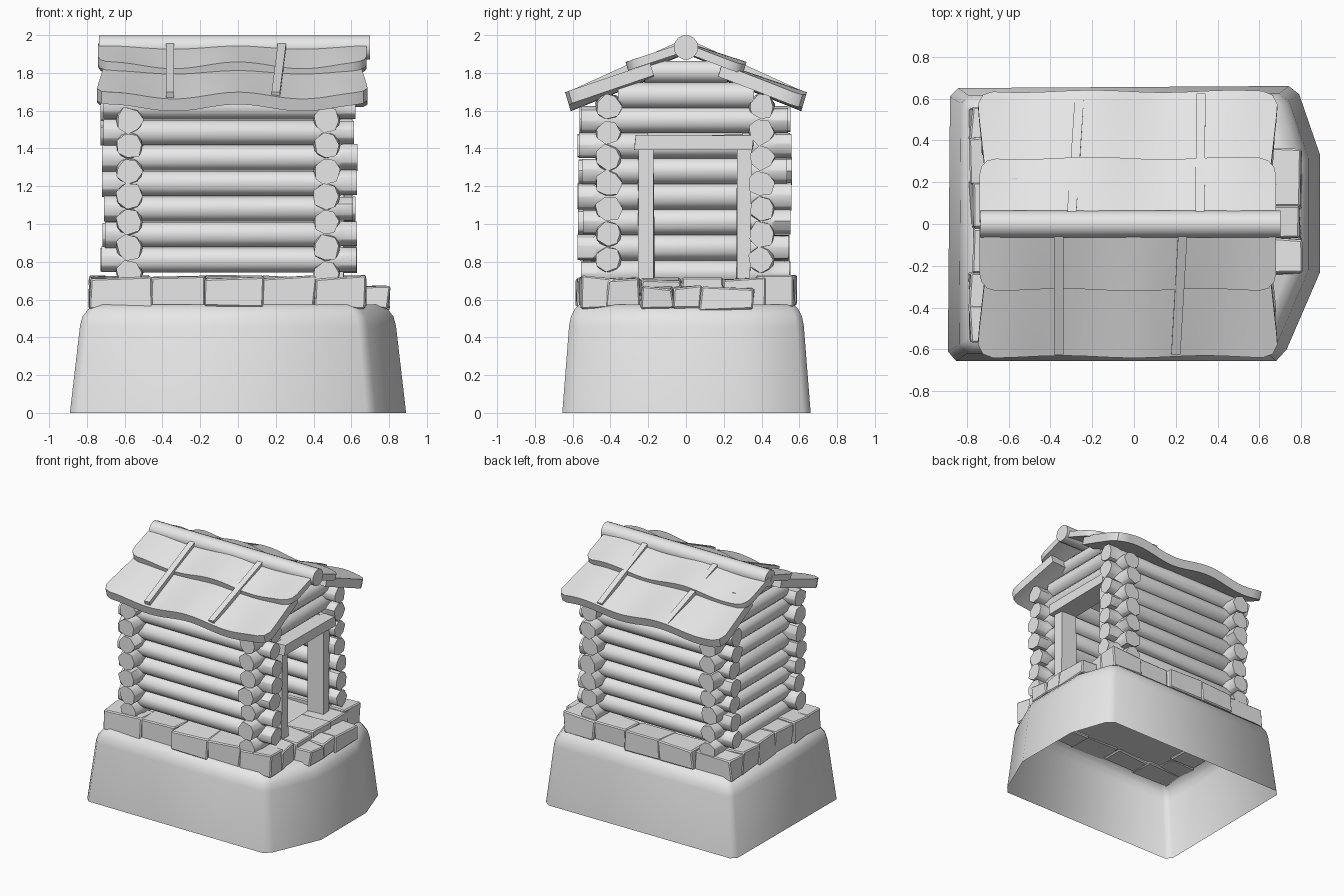
import bpy, bmesh, math, random
from mathutils import Vector

rng = random.Random(7)
if "Cube" in bpy.data.objects:
    bpy.data.objects.remove(bpy.data.objects["Cube"], do_unlink=True)

GREY = (0.8, 0.8, 0.8, 1)
mat = bpy.data.materials.new("plain grey")
mat.use_nodes = True
mat.diffuse_color = GREY
mat.node_tree.nodes["Principled BSDF"].inputs["Base Color"].default_value = GREY


def finish(bm, name, angle=None):
    """Turn a bmesh into an object with the shared material."""
    bmesh.ops.recalc_face_normals(bm, faces=bm.faces)
    mesh = bpy.data.meshes.new(name)
    bm.to_mesh(mesh)
    bm.free()
    mesh.materials.append(mat)
    obj = bpy.data.objects.new(name, mesh)
    bpy.context.collection.objects.link(obj)
    if angle:
        bpy.ops.object.select_all(action='DESELECT')
        obj.select_set(True)
        bpy.context.view_layer.objects.active = obj
        bpy.ops.object.shade_smooth_by_angle(angle=math.radians(angle))
    return obj


def loft(bm, rings, caps=(True, True)):
    """Skin a list of point rings, closing the chosen ends."""
    vs = [[bm.verts.new(p) for p in ring] for ring in rings]
    n = len(vs[0])
    for a, b in zip(vs, vs[1:]):
        for i in range(n):
            j = (i + 1) % n
            bm.faces.new((a[i], a[j], b[j], b[i]))
    if caps[0]:
        bm.faces.new(vs[0])
    if caps[1]:
        bm.faces.new(vs[-1])


def log(name, axis, start, end, across, z, r=0.07, rough=(True, True), sides=14):
    """Round log along x or y whose rough ends are hewn into irregular shapes."""
    def ring(t, hewn):
        pts = []
        for k in range(sides):
            a = math.tau * k / sides
            rad, s = r, t
            if hewn:
                a = math.tau * (k // 2 + offs[k // 2]) / (sides // 2)
                if k % 2:
                    a += 0.12
                rad *= lumps[k // 2]
            u, w = across + rad * math.cos(a), z + rad * math.sin(a)
            pts.append((s, u, w) if axis == 'x' else (u, s, w))
        return pts

    bm = bmesh.new()
    stations = []
    for t, d, hewn in ((start, 1, rough[0]), (end, -1, rough[1])):
        offs = [rng.uniform(-0.15, 0.15) for _ in range(sides)]
        lumps = [rng.uniform(0.88, 1.1) for _ in range(sides)]
        t += d * rng.uniform(0, 0.03) if hewn else 0
        pair = [ring(t, hewn), ring(t + d * 0.08, hewn), ring(t + d * 0.1, False)]
        stations += pair if d == 1 else pair[::-1]
    loft(bm, stations)
    return finish(bm, name, 35)


def block(name, lo, hi, jitter=0.0, bevel=0.0):
    """Box between two corners, optionally roughened and chamfered."""
    bm = bmesh.new()
    bmesh.ops.create_cube(bm, size=1)
    lo, hi = Vector(lo), Vector(hi)
    for v in bm.verts:
        v.co = Vector([lo[i] + (v.co[i] + 0.5) * (hi[i] - lo[i])
                       + rng.uniform(-jitter, jitter) for i in range(3)])
    if bevel:
        bmesh.ops.bevel(bm, geom=bm.edges[:], offset=bevel, segments=1, affect='EDGES')
    return finish(bm, name)


# Plinth: hollow tapering mound, open underneath
foot = [(-0.89, -0.61), (-0.85, -0.655), (0.68, -0.655), (0.73, -0.6), (0.89, -0.23),
        (0.89, 0.33), (0.79, 0.62), (0.74, 0.66), (-0.84, 0.65), (-0.88, 0.61)]
bm = bmesh.new()
levels = [(0, 1, 1), (0.46, 0.94, 0.945), (0.51, 0.925, 0.93), (0.55, 0.89, 0.9), (0.575, 0.84, 0.86)]
loft(bm, [[(x * sx, y * sy, z) for x, y in foot] for z, sx, sy in levels], (False, True))
finish(bm, "plinth", 50)

# Foundation stones around the cabin
xs = [-0.78, -0.46, -0.17, 0.13, 0.41, 0.67]
for s, side in ((-1, "front"), (1, "back")):
    for a, b in zip(xs, xs[1:]):
        ys = sorted((s * 0.38, s * rng.uniform(0.555, 0.585)))
        block(side + "_stone", (a, ys[0], 0.56), (b, ys[1], 0.72), 0.012, 0.008)
ys = [-0.42, -0.24, -0.02, 0.2, 0.42]
for a, b in zip(ys, ys[1:]):
    block("left_end_stone", (-0.78, a, 0.56), (-0.56, b, 0.72), 0.014, 0.008)
    block("doorway_stone", (0.42, a, 0.56), (0.67, b, 0.71), 0.012, 0.008)
ys = [-0.24, -0.07, 0.08, 0.36]
for a, b in zip(ys, ys[1:]):
    block("step_stone", (0.64, a, 0.55), (0.8, b, 0.665), 0.012, 0.008)
block("floor", (-0.58, -0.42, 0.57), (0.45, 0.42, 0.69))

# Log walls, interlocked at the corners by half a course
STEP = 0.135
for i in range(7):
    z = 0.81 + STEP * i
    for y, side in ((-0.41, "front"), (0.4, "back")):
        log(side + "_wall_log", 'x', -0.73, 0.635, y, z, 0.068)
    z = 0.74 + STEP * i
    log("left_wall_log", 'y', -0.575, 0.56, -0.575, z)
    if i < 6:
        log("door_wall_log", 'y', -0.575, -0.2, 0.47, z, rough=(True, False))
        log("door_wall_log", 'y', 0.3, 0.56, 0.47, z, rough=(False, True))
    else:
        log("door_wall_log", 'y', -0.575, 0.56, 0.47, z)

# Gable logs
for x in (-0.575, 0.47):
    log("gable_log", 'y', -0.36, 0.36, x, 1.68, 0.07, (False, False))
    log("gable_log", 'y', -0.22, 0.22, x, 1.805, 0.06, (False, False))

# Door frame
block("door_post", (0.42, -0.25, 0.7), (0.56, -0.17, 1.41), 0.006)
block("door_post", (0.42, 0.265, 0.7), (0.56, 0.345, 1.41), 0.006)
block("door_lintel", (0.42, -0.27, 1.395), (0.6, 0.355, 1.47), 0.006)


def roof_slab(name, s, top, eave, x0, x1, flare, thick, phase):
    """Wavy sheet sloping from top to eave, with rounded eave corners."""
    bm = bmesh.new()
    r, cols, rows = 0.08, 28, 6
    grid = []
    for j in range(rows + 1):
        v = 1 - (1 - j / rows) ** 1.8
        run = abs(eave[0] - top[0])
        near = max(0, r - run * (1 - v))
        inset = r - math.sqrt(r * r - near * near) + flare * (1 - v)
        row = []
        for i in range(cols + 1):
            x = x0 + inset + (x1 - x0 - 2 * inset) * i / cols
            wave = 0.018 * math.cos(math.tau * (x + phase) / 0.68) * (0.4 + 0.6 * v)
            y = top[0] + (eave[0] - top[0]) * v + 0.3 * wave * v
            z = top[1] + (eave[1] - top[1]) * v + wave
            row.append(bm.verts.new((x, s * y, z)))
        grid.append(row)
    for a, b in zip(grid, grid[1:]):
        for i in range(cols):
            bm.faces.new((a[i], a[i + 1], b[i + 1], b[i]))
    ext = bmesh.ops.extrude_face_region(bm, geom=bm.faces[:])
    for v in ext["geom"]:
        if isinstance(v, bmesh.types.BMVert):
            v.co += Vector((0, -s * 0.3 * thick, -thick))
    return finish(bm, name, 40)


def strap(name, s, x_top, x_low, w=0.022, t=0.03):
    """Batten running from the ridge down to the eave."""
    bm = bmesh.new()
    rings = []
    for x, y, z in ((x_top, 0.02, 1.975), (x_low, 0.625, 1.7)):
        rings.append([(x + dx, s * (y + dz * 0.4), z + dz)
                      for dx, dz in ((-w, 0), (w, 0), (w, -t), (-w, -t))])
    loft(bm, rings)
    return finish(bm, name)


# Roof: two overlapping sheets and two battens each side, capped by a ridge log
for s, side, phase in ((-1, "front", 0.0), (1, "back", 0.2)):
    roof_slab(side + "_upper_roof", s, (0.02, 1.95), (0.315, 1.84), -0.74, 0.68, 0.0, 0.045, phase)
    roof_slab(side + "_lower_roof", s, (0.19, 1.845), (0.635, 1.68), -0.755, 0.695, 0.05, 0.065, phase)
strap("front_batten", -1, -0.36, -0.36)
strap("front_batten", -1, 0.235, 0.2)
strap("back_batten", 1, -0.3, -0.26)
strap("back_batten", 1, 0.315, 0.32)
log("ridge_log", 'x', -0.735, 0.7, 0, 1.935, 0.065, (False, False))
